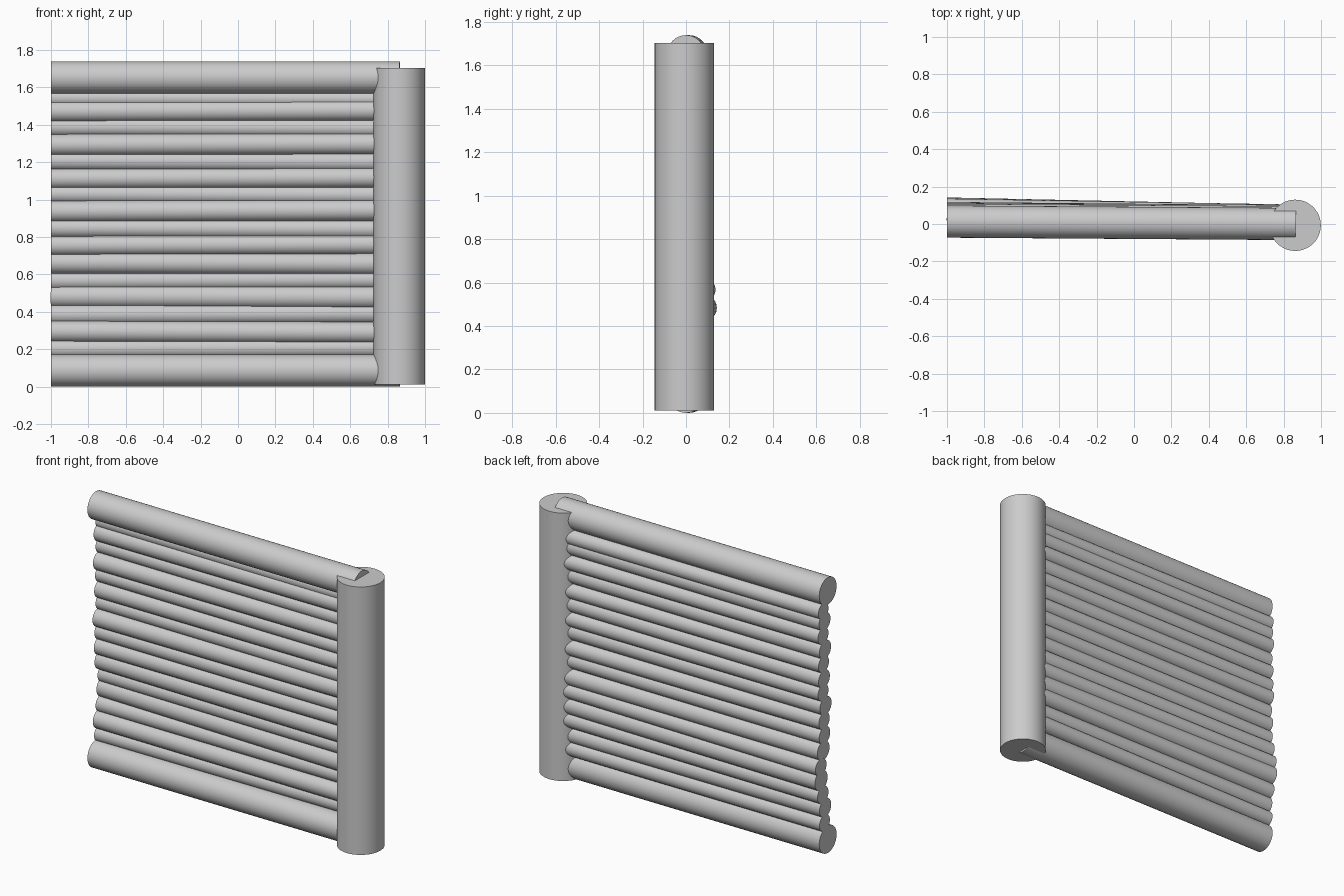
import bpy
from mathutils import Vector


def log(name, start, end, radius, sides=32):
    a, b = Vector(start), Vector(end)
    bpy.ops.mesh.primitive_cylinder_add(vertices=sides, radius=radius, depth=(b - a).length,
                                        location=(a + b) / 2)
    ob = bpy.context.object
    ob.name = name
    ob.rotation_euler = (b - a).to_track_quat('Z', 'Y').to_euler()
    bpy.ops.object.shade_smooth_by_angle()
    return ob


LEFT, RIGHT = -1.0, 0.865

# upright post
log("post", (0.862, -0.007, 0.012), (0.862, -0.007, 1.703), 0.137, 48)

# thick rails at top and bottom
log("top_rail", (LEFT, 0.013, 1.653), (RIGHT, 0.0, 1.653), 0.086)
log("bottom_rail", (LEFT, 0.013, 0.086), (RIGHT, 0.0, 0.086), 0.086)

# thin poles between the rails: (height, y at left end, y at right end, radius)
poles = [
    (1.540, 0.058, 0.045, 0.050), (1.475, 0.045, 0.035, 0.057),
    (1.385, 0.060, 0.050, 0.052), (1.296, 0.040, 0.030, 0.058),
    (1.204, 0.055, 0.045, 0.052), (1.115, 0.050, 0.035, 0.056),
    (1.027, 0.060, 0.045, 0.052), (0.940, 0.035, 0.030, 0.058),
    (0.845, 0.050, 0.045, 0.054), (0.758, 0.045, 0.035, 0.055),
    (0.660, 0.058, 0.040, 0.060), (0.570, 0.082, 0.050, 0.054),
    (0.480, 0.080, 0.040, 0.062), (0.388, 0.062, 0.050, 0.054),
    (0.292, 0.038, 0.030, 0.058), (0.205, 0.045, 0.045, 0.052),
]
for i, (z, y0, y1, r) in enumerate(poles):
    tilt = 0.003 if i % 2 else -0.003
    log(f"pole_{i + 1}", (LEFT, y0, z - tilt), (RIGHT, y1, z + tilt), r, 24)
